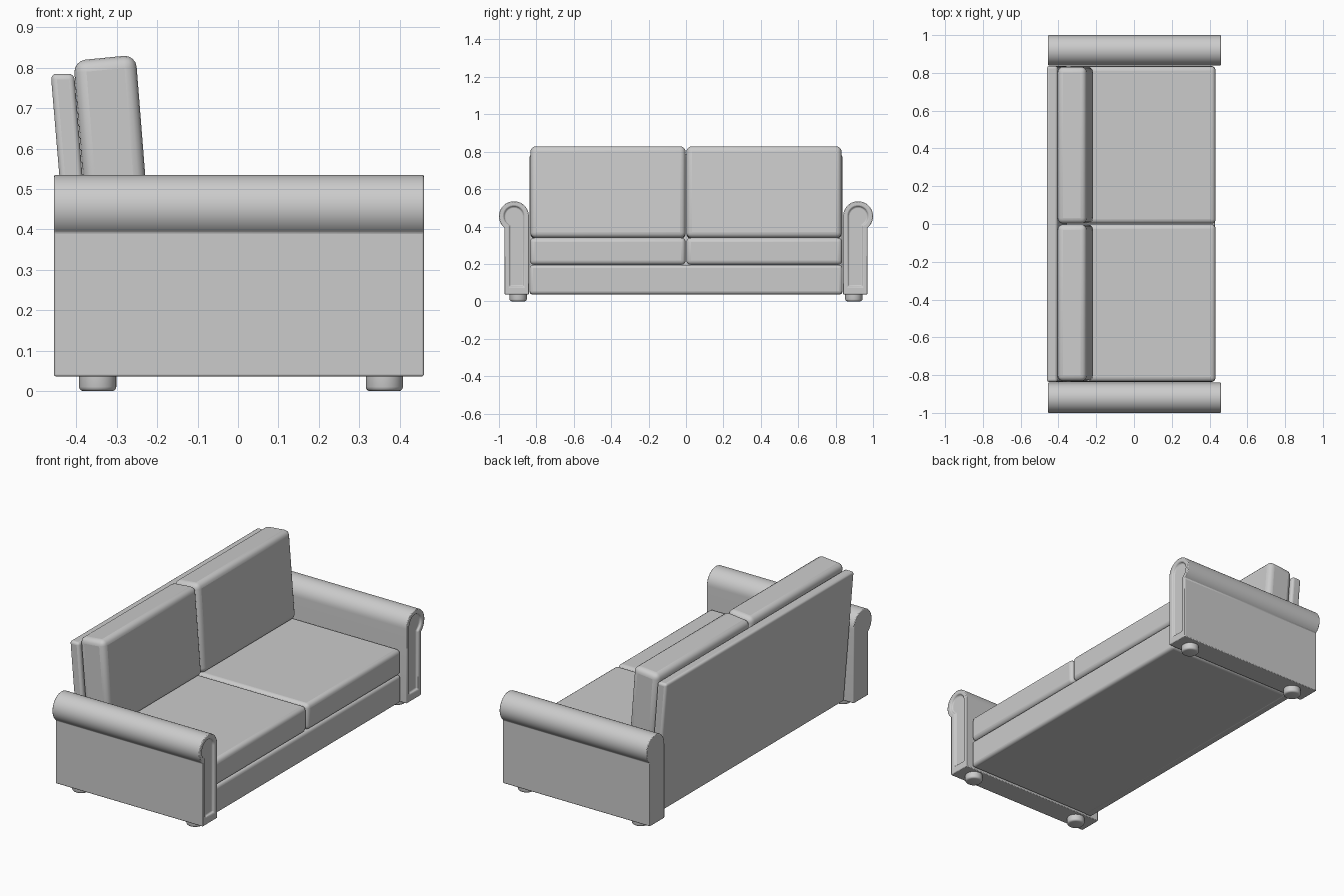
import bpy, bmesh, math
from mathutils import Vector

if "Cube" in bpy.data.objects:
    bpy.data.objects.remove(bpy.data.objects["Cube"])


def finish(name, bm, bevel, segments=4, mirror=False):
    bmesh.ops.recalc_face_normals(bm, faces=bm.faces)
    mesh = bpy.data.meshes.new(name)
    bm.to_mesh(mesh)
    bm.free()
    ob = bpy.data.objects.new(name, mesh)
    bpy.context.collection.objects.link(ob)
    mod = ob.modifiers.new("soft_edges", 'BEVEL')
    mod.width = bevel
    mod.segments = segments
    mod.limit_method = 'ANGLE'
    mod.angle_limit = math.radians(40)
    if mirror:
        mod = ob.modifiers.new("mirror", 'MIRROR')
        mod.use_axis = (False, True, False)
    bpy.ops.object.select_all(action='DESELECT')
    ob.select_set(True)
    bpy.context.view_layer.objects.active = ob
    bpy.ops.object.shade_smooth_by_angle(angle=math.radians(35))
    return ob


def extruded(points, direction):
    """Closed prism from a list of 3D outline points."""
    bm = bmesh.new()
    face = bm.faces.new([bm.verts.new(p) for p in points])
    res = bmesh.ops.extrude_face_region(bm, geom=[face], use_keep_orig=True)
    verts = [g for g in res['geom'] if isinstance(g, bmesh.types.BMVert)]
    bmesh.ops.translate(bm, verts=verts, vec=Vector(direction))
    bmesh.ops.recalc_face_normals(bm, faces=bm.faces)
    return bm


def slab(name, profile, y0, y1, bevel, mirror=False):
    """Side profile (x, z) stretched from y0 to y1."""
    bm = extruded([(x, y0, z) for x, z in profile], (0, y1 - y0, 0))
    return finish(name, bm, bevel, mirror=mirror)


# Base and leaning back panel
slab("base", [(-0.37, 0.037), (0.43, 0.037), (0.43, 0.195), (-0.37, 0.195)], -0.836, 0.836, 0.018)
slab("back_panel", [(-0.40, 0.037), (-0.345, 0.037), (-0.405, 0.785), (-0.463, 0.785)], -0.836, 0.836, 0.014)

# Paired cushions
slab("seat_cushions", [(-0.35, 0.195), (0.432, 0.195), (0.432, 0.34), (-0.35, 0.34)], 0.002, 0.835, 0.024, True)
slab("back_cushions", [(-0.367, 0.33), (-0.214, 0.34), (-0.253, 0.832), (-0.407, 0.817)], 0.002, 0.832, 0.03, True)

# Rolled arms with a recessed front panel
cy, cz, r = 0.92, 0.455, 0.08
start = -math.acos(0.05 / r)
outline = [(0.97, 0.037)]
for i in range(29):
    a = start + (math.pi - start) * i / 28
    outline.append((cy + r * math.cos(a), cz + r * math.sin(a)))
outline.append((0.84, 0.037))
bm = extruded([(-0.455, y, z) for y, z in outline], (0.915, 0, 0))
front = max(bm.faces, key=lambda f: f.calc_center_median().x)
bmesh.ops.inset_individual(bm, faces=[front], thickness=0.024, depth=0, use_even_offset=True)
for v in front.verts:
    if v.co.z < 0.1:
        v.co.z += 0.016
bmesh.ops.inset_individual(bm, faces=[front], thickness=0.007, depth=-0.012, use_even_offset=True)
finish("arms", bm, 0.004, segments=2, mirror=True)

# Round tapered feet
for x in (-0.347, 0.362):
    for y in (-0.897, 0.897):
        bm = bmesh.new()
        bmesh.ops.create_cone(bm, cap_ends=True, segments=32, radius1=0.046, radius2=0.046, depth=0.04)
        for v in bm.verts:
            v.co += Vector((x, y, 0.02))
        bottom = [e for e in bm.edges if all(v.co.z < 0.001 for v in e.verts)]
        bmesh.ops.bevel(bm, geom=bottom, offset=0.011, segments=3, profile=0.5, affect='EDGES')
        finish("foot", bm, 0.001, segments=1)
